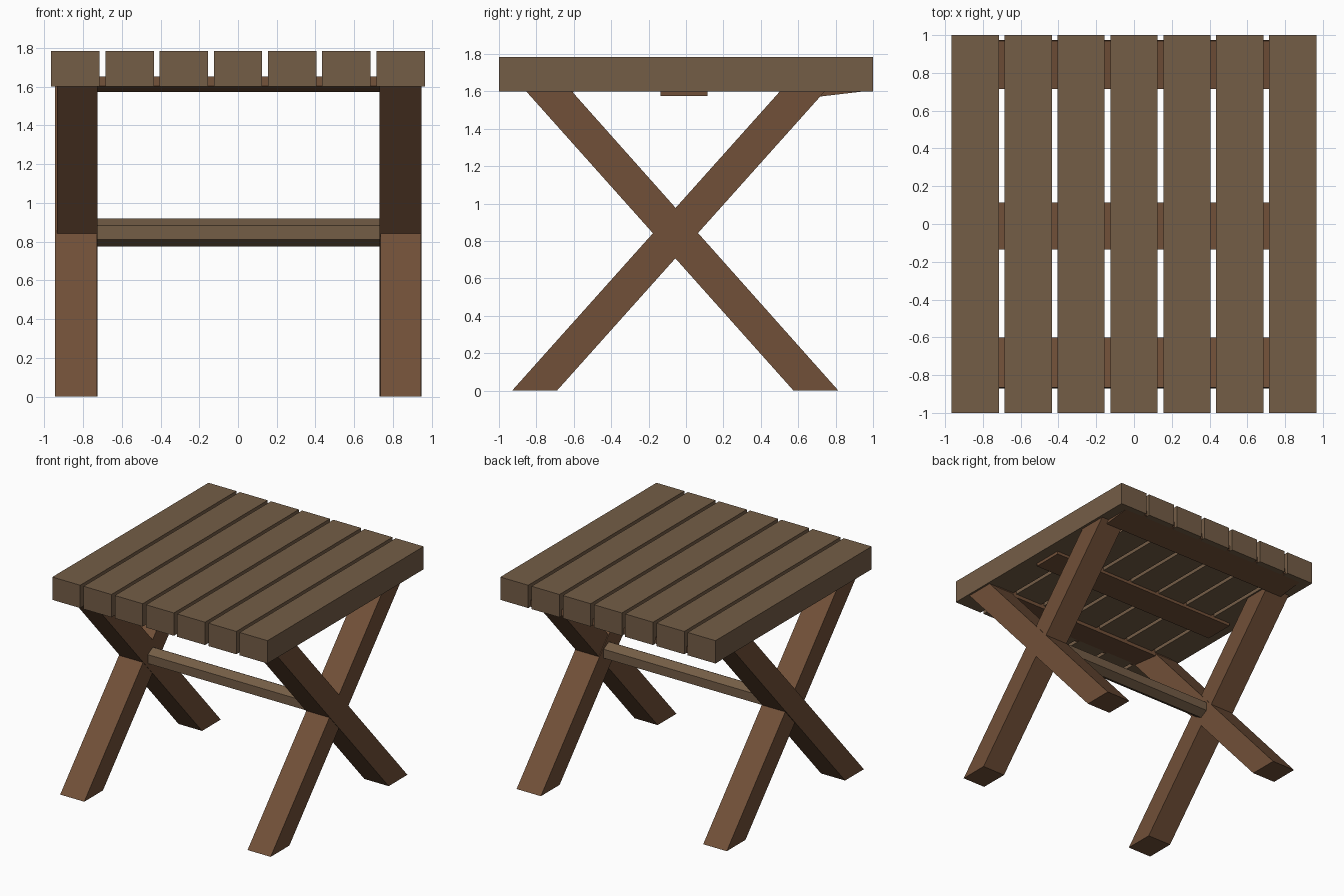
import bpy, math

if "Cube" in bpy.data.objects:
    bpy.data.objects.remove(bpy.data.objects["Cube"])


def material(name, rgb):
    m = bpy.data.materials.new(name)
    m.diffuse_color = (*rgb, 1)
    m.use_nodes = True
    m.node_tree.nodes["Principled BSDF"].inputs["Base Color"].default_value = m.diffuse_color
    return m


slat_wood = material("slat_wood", (0.175, 0.11, 0.062))
leg_wood = material("leg_wood", (0.165, 0.08, 0.04))


def bar(name, profile, x0, x1, mat):
    """Extrude a (y, z) profile along x."""
    n = len(profile)
    verts = [(x, y, z) for x in (x0, x1) for y, z in profile]
    faces = [tuple(reversed(range(n))), tuple(range(n, 2 * n))]
    faces += [(i, (i + 1) % n, n + (i + 1) % n, n + i) for i in range(n)]
    mesh = bpy.data.meshes.new(name)
    mesh.from_pydata(verts, [], faces)
    mesh.materials.append(mat)
    obj = bpy.data.objects.new(name, mesh)
    bpy.context.collection.objects.link(obj)
    return obj


def rect(y0, y1, z0, z1):
    return [(y0, z0), (y1, z0), (y1, z1), (y0, z1)]


# Seven seat slats
for i in range(7):
    x = (i - 3) * 0.28
    bar(f"seat_slat_{i + 1}", rect(-1, 1, 1.60, 1.785), x - 0.125, x + 0.125, slat_wood)

# Battens under the slats, the outer two tilted up towards the edges
bar("middle_batten", rect(-0.135, 0.115, 1.575, 1.65), -0.87, 0.87, leg_wood)
bar("back_batten", [(0.72, 1.573), (0.975, 1.603), (0.97, 1.653), (0.715, 1.623)],
    -0.88, 0.88, leg_wood)
bar("front_batten", [(-0.87, 1.603), (-0.605, 1.573), (-0.60, 1.623), (-0.865, 1.653)],
    -0.88, 0.88, leg_wood)

# Crossed legs, cut flat at floor and seat
rising_back = [(-0.93, 0), (-0.69, 0), (0.76, 1.62), (0.52, 1.62)]
rising_front = [(0.575, 0), (0.815, 0), (-0.628, 1.62), (-0.872, 1.62)]
for side, a0, a1, b0, b1 in (("left", -0.944, -0.728, -0.936, -0.725),
                             ("right", 0.737, 0.944, 0.731, 0.949)):
    bar(f"{side}_leg_rising_back", rising_back, a0, a1, leg_wood)
    bar(f"{side}_leg_rising_front", rising_front, b0, b1, leg_wood)

# Six-sided stretcher between the leg crossings
hexagon = [(-0.055 + 0.075 * math.cos(math.radians(30 + 60 * k)),
            0.848 + 0.072 * math.sin(math.radians(30 + 60 * k))) for k in range(6)]
bar("stretcher", hexagon, -0.76, 0.76, slat_wood)
